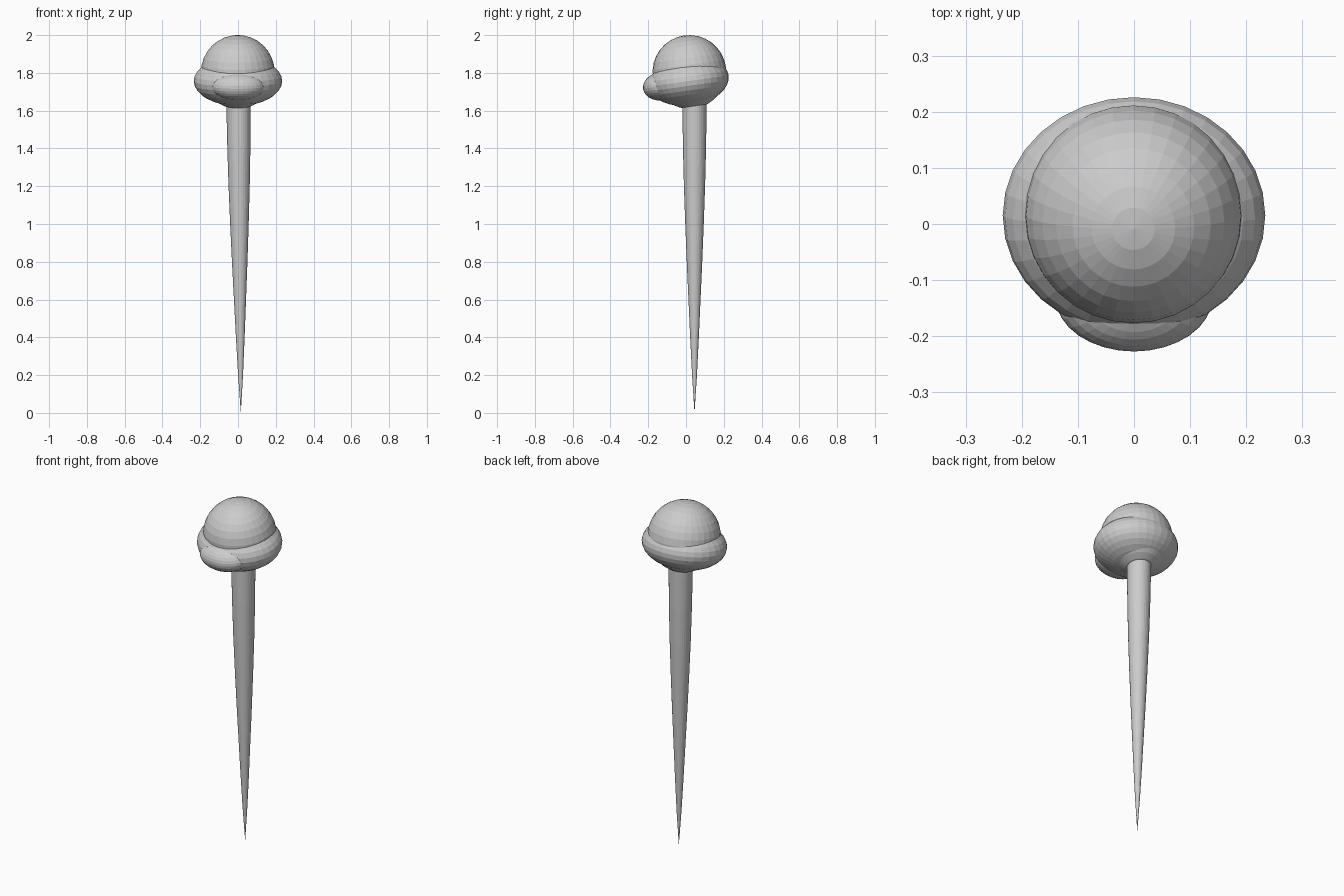
import bpy, bmesh, math

if "Cube" in bpy.data.objects:
    bpy.data.objects.remove(bpy.data.objects["Cube"])

grey = bpy.data.materials.new("plain grey")
grey.diffuse_color = (0.6, 0.6, 0.6, 1)
grey.use_nodes = True
grey.node_tree.nodes["Principled BSDF"].inputs["Base Color"].default_value = grey.diffuse_color
TILT = math.radians(8)


def ellipsoid(name, centre, radii):
    """Flat-faced, forward-leaning ellipsoid."""
    bpy.ops.mesh.primitive_uv_sphere_add(segments=32, ring_count=16, radius=1,
                                         location=centre, rotation=(TILT, 0, 0))
    ob = bpy.context.object
    ob.name = name
    ob.scale = radii
    ob.data.materials.append(grey)
    return ob


# Head: round cap, wide brim and front lobe
ellipsoid("round_cap", (-0.001, 0.018, 1.805), (0.195, 0.195, 0.195))
ellipsoid("wide_brim", (0, 0.015, 1.757), (0.234, 0.213, 0.13))
ellipsoid("front_lobe", (0, -0.13, 1.729), (0.14, 0.098, 0.075))

# Spike: rings lofted along a slightly leaning axis (height, radius)
profile = [(0.2, 0.013), (0.4, 0.023), (0.6, 0.032), (0.8, 0.041), (1.0, 0.049),
           (1.2, 0.056), (1.4, 0.061), (1.6, 0.064), (1.76, 0.065)]
SIDES = 32
bm = bmesh.new()
tip = bm.verts.new((0.015, 0.045, 0))
rings = []
for z, r in profile:
    cx = 0.015 - 0.0075 * z
    rings.append([bm.verts.new((cx + r * math.cos(a), 0.045 + r * math.sin(a), z))
                  for a in (2 * math.pi * i / SIDES for i in range(SIDES))])
for i in range(SIDES):
    j = (i + 1) % SIDES
    bm.faces.new((tip, rings[0][j], rings[0][i]))
    for low, high in zip(rings, rings[1:]):
        bm.faces.new((low[i], low[j], high[j], high[i]))
bm.faces.new(rings[-1])
bmesh.ops.recalc_face_normals(bm, faces=bm.faces)
mesh = bpy.data.meshes.new("spike")
bm.to_mesh(mesh)
bm.free()
mesh.materials.append(grey)
spike = bpy.data.objects.new("spike", mesh)
bpy.context.collection.objects.link(spike)
